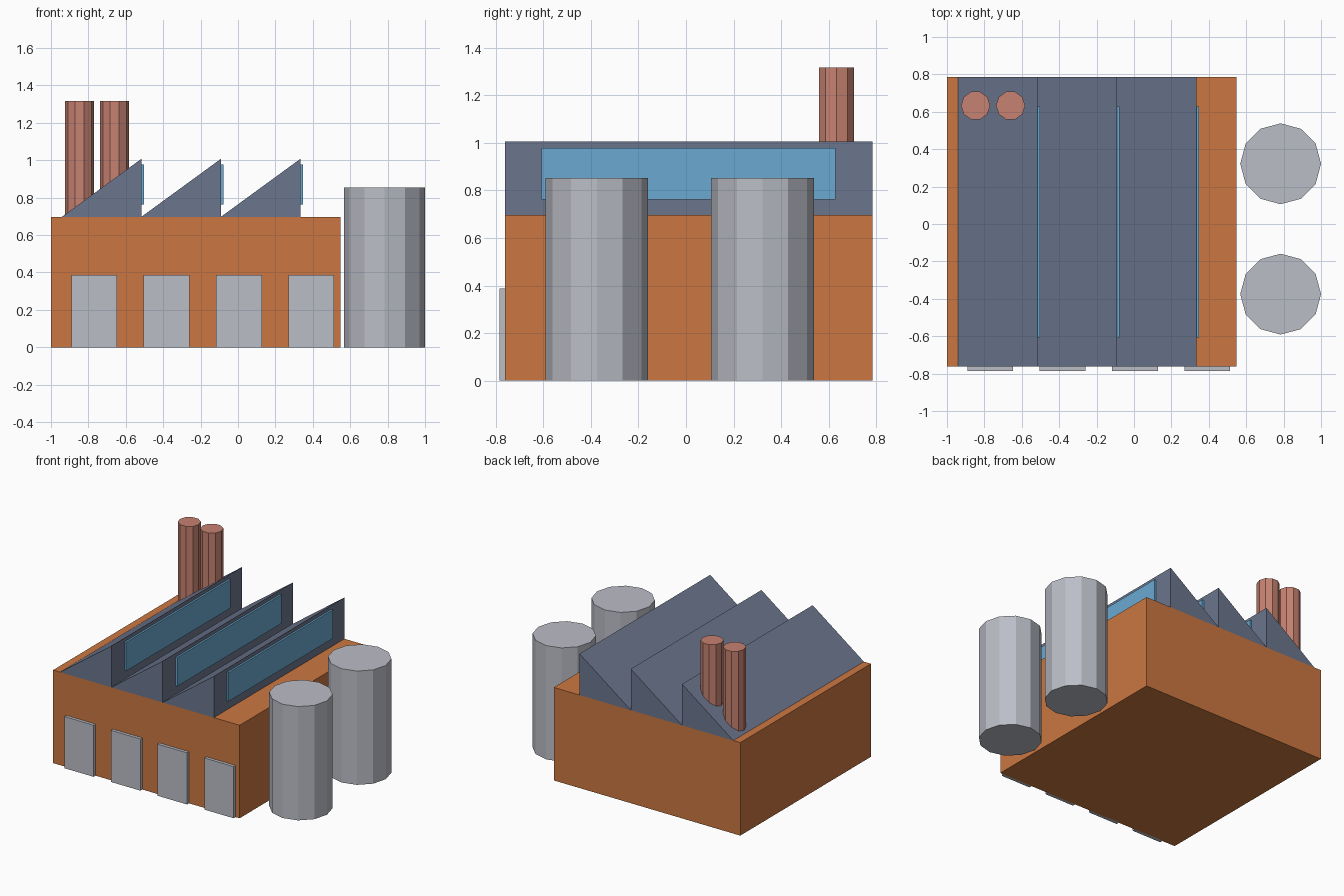
import bpy, bmesh, math
from mathutils import Matrix

cube = bpy.data.objects.get("Cube")
if cube:
    bpy.data.objects.remove(cube, do_unlink=True)


def material(name, rgb):
    mat = bpy.data.materials.new(name)
    mat.use_nodes = True
    colour = (*rgb, 1.0)
    mat.diffuse_color = colour
    mat.node_tree.nodes["Principled BSDF"].inputs["Base Color"].default_value = colour
    return mat


ORANGE = material("orange wall", (0.60, 0.185, 0.053))
SLATE = material("slate roof", (0.147, 0.18, 0.27))
GLASS = material("blue glass", (0.147, 0.40, 0.64))
METAL = material("pale metal", (0.50, 0.515, 0.57))
BRICK = material("red brick", (0.57, 0.225, 0.165))


def finish(name, bm, mat):
    bmesh.ops.recalc_face_normals(bm, faces=bm.faces)
    mesh = bpy.data.meshes.new(name)
    bm.to_mesh(mesh)
    bm.free()
    mesh.materials.append(mat)
    obj = bpy.data.objects.new(name, mesh)
    bpy.context.collection.objects.link(obj)
    return obj


def box(name, x, y, z, mat):
    """Box from (low, high) ranges along each axis."""
    bm = bmesh.new()
    size = [r[1] - r[0] for r in (x, y, z)]
    centre = [sum(r) / 2 for r in (x, y, z)]
    bmesh.ops.create_cube(bm, size=1, matrix=Matrix.Translation(centre) @ Matrix.Diagonal((*size, 1)))
    return finish(name, bm, mat)


def column(name, x, y, z, radius, sides, mat):
    """Upright prism with a corner facing +y."""
    bm = bmesh.new()
    place = Matrix.Translation((x, y, sum(z) / 2)) @ Matrix.Rotation(math.pi / 2, 4, "Z")
    bmesh.ops.create_cone(bm, cap_ends=True, segments=sides, radius1=radius,
                          radius2=radius, depth=z[1] - z[0], matrix=place)
    return finish(name, bm, mat)


def extrude_profile(name, profile, y, mat):
    """Extrude an (x, z) outline along y."""
    bm = bmesh.new()
    face = bm.faces.new([bm.verts.new((px, y[0], pz)) for px, pz in profile])
    new = bmesh.ops.extrude_face_region(bm, geom=[face])["geom"]
    verts = [v for v in new if isinstance(v, bmesh.types.BMVert)]
    bmesh.ops.translate(bm, verts=verts, vec=(0, y[1] - y[0], 0))
    return finish(name, bm, mat)


WALL_Y = (-0.762, 0.785)
WALL_TOP = 0.697
RIDGE = 1.007
TOOTH = 0.425

# Main hall
box("factory_hall", (-1.0, 0.547), WALL_Y, (0, WALL_TOP), ORANGE)

# Sawtooth roof with a window strip on each upright face
for i in range(3):
    x0 = -0.942 + i * TOOTH
    x1 = x0 + TOOTH
    extrude_profile(f"roof_tooth_{i + 1}", [(x0, WALL_TOP), (x1, WALL_TOP), (x1, RIDGE)], WALL_Y, SLATE)
    box(f"roof_window_{i + 1}", (x1 - 0.004, x1 + 0.014), (-0.607, 0.629), (0.763, 0.978), GLASS)

# Loading doors along the front
for i in range(4):
    x = -0.769 + i * 0.387
    box(f"loading_door_{i + 1}", (x - 0.122, x + 0.122), (-0.785, -0.755), (0, 0.387), METAL)

# Storage silos
for i, y in enumerate((-0.375, 0.322)):
    column(f"silo_{i + 1}", 0.784, y, (0, 0.853), 0.216, 12, METAL)

# Chimneys
for i, x in enumerate((-0.847, -0.660)):
    column(f"chimney_{i + 1}", x, 0.633, (WALL_TOP - 0.01, 1.317), 0.078, 10, BRICK)
